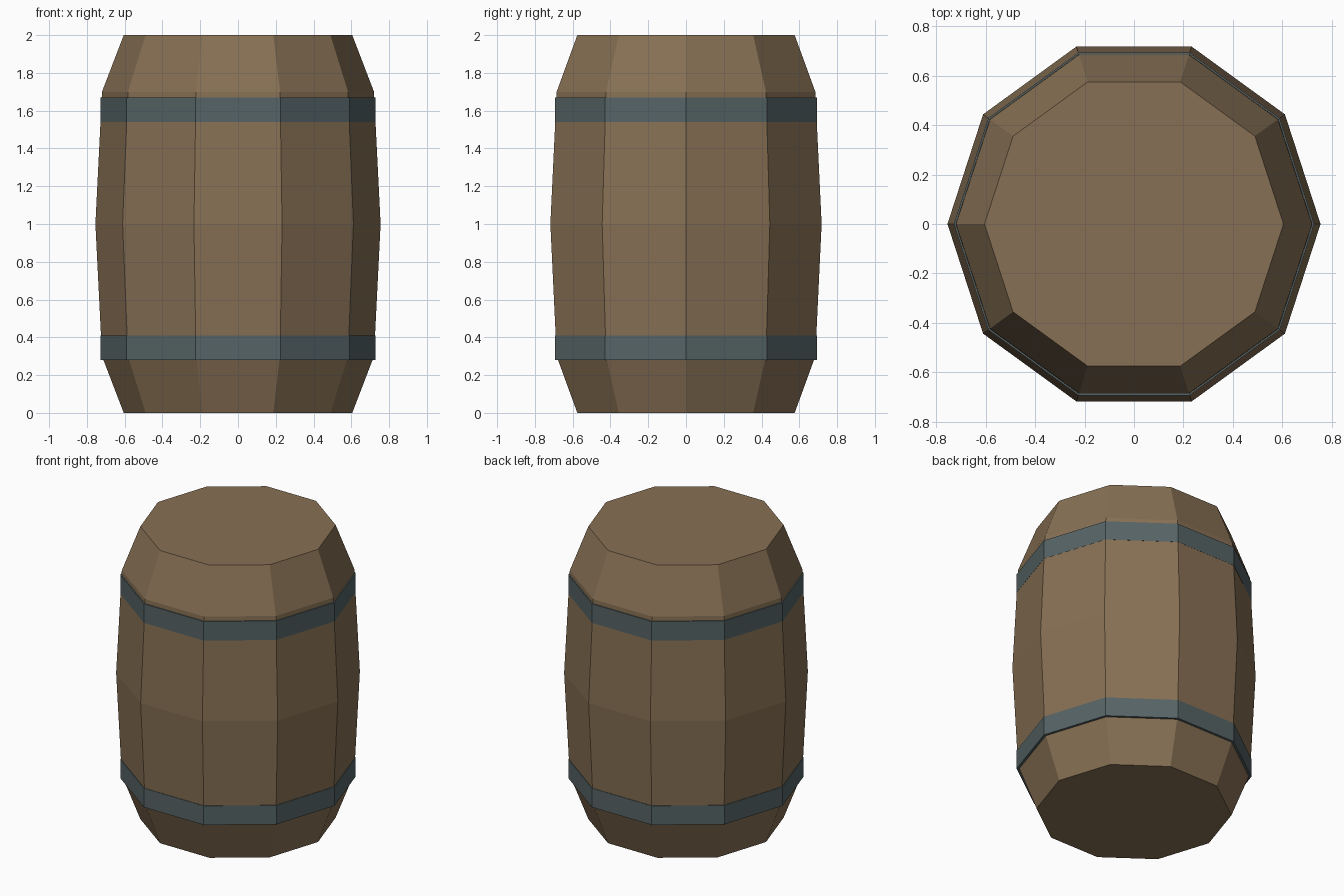
import bpy, bmesh, math

if "Cube" in bpy.data.objects:
    bpy.data.objects.remove(bpy.data.objects["Cube"])

SIDES = 10


def material(name, rgb):
    m = bpy.data.materials.new(name)
    m.diffuse_color = (*rgb, 1)
    m.use_nodes = True
    m.node_tree.nodes["Principled BSDF"].inputs["Base Color"].default_value = m.diffuse_color
    return m


def lathe(name, profile, mat, closed=False):
    """Spin a (radius, z) profile into a ten-sided shell, capped or closed as a ring."""
    bm = bmesh.new()
    rings = [[bm.verts.new((r * math.cos(math.tau * i / SIDES),
                            r * math.sin(math.tau * i / SIDES), z))
              for i in range(SIDES)] for r, z in profile]
    pairs = list(zip(rings, rings[1:]))
    if closed:
        pairs.append((rings[-1], rings[0]))
    else:
        bm.faces.new(rings[0][::-1])
        bm.faces.new(rings[-1])
    for a, b in pairs:
        for i in range(SIDES):
            j = (i + 1) % SIDES
            bm.faces.new((a[i], a[j], b[j], b[i]))
    bmesh.ops.recalc_face_normals(bm, faces=bm.faces)
    mesh = bpy.data.meshes.new(name)
    bm.to_mesh(mesh)
    bm.free()
    mesh.materials.append(mat)
    obj = bpy.data.objects.new(name, mesh)
    bpy.context.collection.objects.link(obj)
    return obj


wood = material("brown wood", (0.242, 0.162, 0.089))
iron = material("blue grey iron", (0.093, 0.127, 0.133))

# Bulging wooden body with flat ends
lathe("barrel_body", [(0.605, 0), (0.72, 0.3), (0.755, 1), (0.72, 1.7), (0.605, 2)], wood)

# Two iron hoops, with their inner side hidden in the wood
for name, low, high in (("lower_hoop", 0.28, 0.41), ("upper_hoop", 1.54, 1.67)):
    lathe(name, [(0.729, low), (0.729, high), (0.69, high), (0.69, low)], iron, closed=True)
